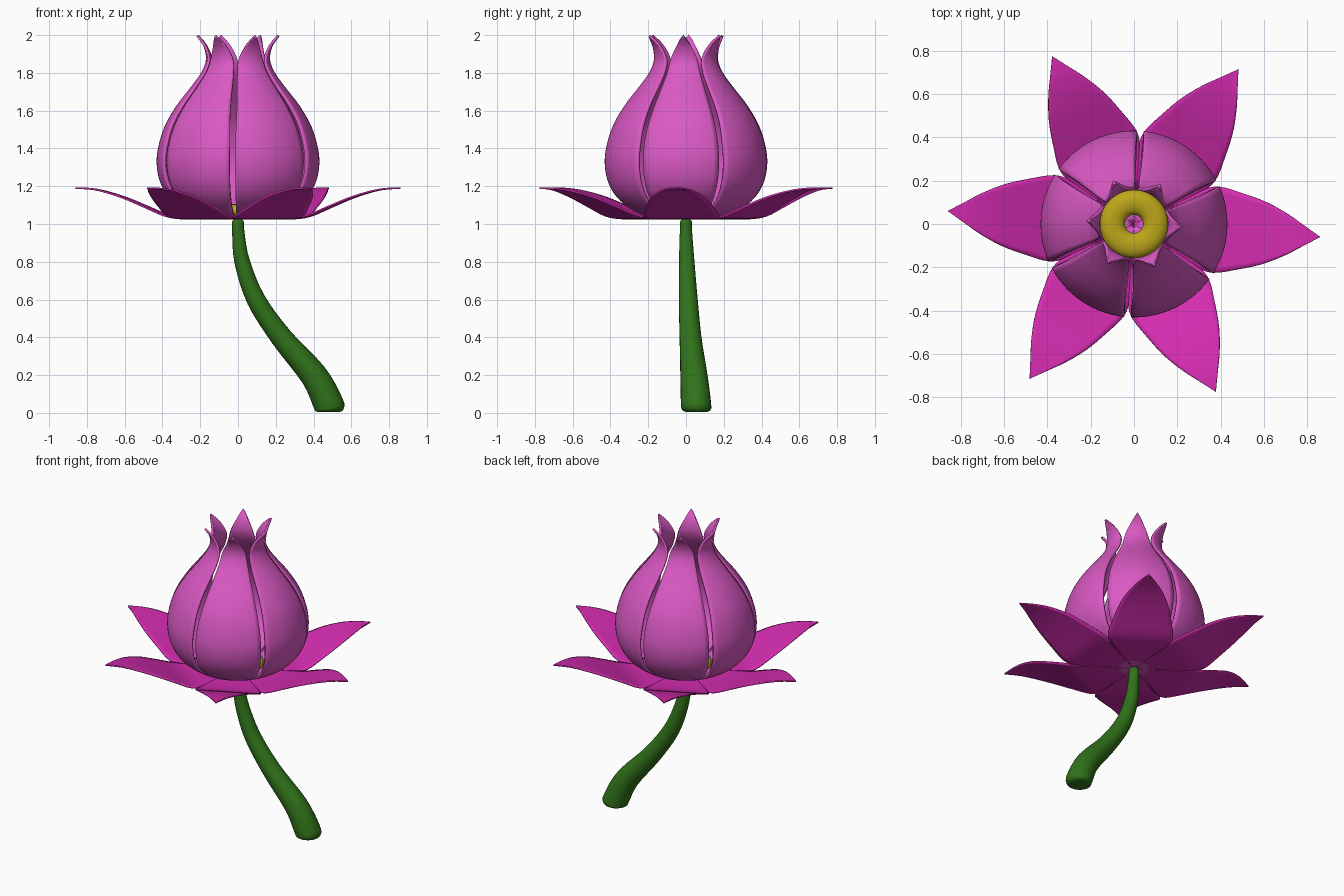
import bpy, bmesh
from math import sin, cos, pi, radians

if "Cube" in bpy.data.objects:
    bpy.data.objects.remove(bpy.data.objects["Cube"])

PETALS = 6
TURN = radians(-4)          # small twist of the whole blossom


def material(name, rgb):
    m = bpy.data.materials.new(name)
    m.diffuse_color = (*rgb, 1)
    m.use_nodes = True
    m.node_tree.nodes["Principled BSDF"].inputs["Base Color"].default_value = m.diffuse_color
    return m


def spline(points, steps):
    """Catmull-Rom sampling of tuples of any dimension."""
    p = [points[0]] + list(points) + [points[-1]]
    out = []
    for i in range(1, len(p) - 2):
        for s in range(steps):
            t = s / steps
            out.append(tuple(
                0.5 * (2 * b + (c - a) * t + (2 * a - 5 * b + 4 * c - d) * t * t
                       + (3 * b - a - 3 * c + d) * t ** 3)
                for a, b, c, d in zip(p[i - 1], p[i], p[i + 1], p[i + 2])))
    return out + [tuple(points[-1])]


def loft(name, rows, closed=False):
    """Skin rows of points into a mesh; closed rows become a capped tube."""
    bm = bmesh.new()
    vs = [[bm.verts.new(co) for co in row] for row in rows]
    n = len(rows[0])
    for a, b in zip(vs, vs[1:]):
        for j in range(n if closed else n - 1):
            k = (j + 1) % n
            bm.faces.new((a[j], a[k], b[k], b[j]))
    if closed:
        bm.faces.new(vs[0])
        bm.faces.new(vs[-1])
    bmesh.ops.remove_doubles(bm, verts=bm.verts, dist=1e-5)
    bmesh.ops.recalc_face_normals(bm, faces=bm.faces)
    for f in bm.faces:
        f.smooth = True
    me = bpy.data.meshes.new(name)
    bm.to_mesh(me)
    bm.free()
    return me


def add(name, mesh, mat, angle=0, thickness=0):
    ob = bpy.data.objects.new(name, mesh)
    bpy.context.collection.objects.link(ob)
    if not mesh.materials:
        mesh.materials.append(mat)
    ob.rotation_euler.z = angle
    if thickness:
        mod = ob.modifiers.new("thickness", 'SOLIDIFY')
        mod.thickness = thickness
        mod.offset = 0
    bpy.ops.object.select_all(action='DESELECT')
    ob.select_set(True)
    bpy.context.view_layer.objects.active = ob
    bpy.ops.object.shade_smooth_by_angle(angle=radians(40))
    return ob


pink = material("inner_pink", (0.70, 0.10, 0.55))
magenta = material("outer_magenta", (0.65, 0.025, 0.43))
yellow = material("pollen_yellow", (0.50, 0.38, 0.01))
green = material("stem_green", (0.03, 0.17, 0.01))
across = [i / 7 - 1 for i in range(15)]

# Inner petals: radius, height, half-angle in degrees
inner_profile = [
    (0.015, 1.03, 28), (0.15, 1.035, 28), (0.27, 1.075, 28), (0.36, 1.145, 28),
    (0.408, 1.23, 28), (0.424, 1.33, 28), (0.41, 1.43, 28), (0.375, 1.53, 27.5),
    (0.315, 1.63, 27), (0.245, 1.72, 27), (0.188, 1.80, 27), (0.163, 1.87, 25),
    (0.175, 1.94, 13), (0.215, 1.998, 0)]
inner = loft("inner_petal", [
    [(r * cos(radians(h) * v), r * sin(radians(h) * v), z) for v in across]
    for r, z, h in spline(inner_profile, 4)])

# Outer petals: distance along the axis, height, half-width
outer_profile = [
    (0.0, 1.028, 0.012), (0.1, 1.028, 0.06), (0.2, 1.028, 0.12), (0.3, 1.03, 0.178),
    (0.38, 1.045, 0.199), (0.49, 1.092, 0.176), (0.6, 1.138, 0.144),
    (0.7, 1.17, 0.098), (0.78, 1.186, 0.05), (0.862, 1.19, 0)]
outer = loft("outer_petal", [
    [(x, w * v, z) for v in across] for x, z, w in spline(outer_profile, 4)])

for i in range(PETALS):
    a = TURN + i * 2 * pi / PETALS
    add(f"inner_petal_{i + 1}", inner, pink, a, 0.014)
    add(f"outer_petal_{i + 1}", outer, magenta, a, 0.009)

# Pollen ring deep inside the bud
ring = [[((0.1 + 0.058 * cos(v)) * cos(u), (0.1 + 0.058 * cos(v)) * sin(u),
          1.07 + 0.035 * sin(v))
         for v in [j * pi / 8 for j in range(16)]]
        for u in [i * pi / 20 for i in range(41)]]
for row in ring:
    row.append(row[0])
add("pollen_ring", loft("pollen_ring", ring), yellow)

# Stem: x, y, z, radius, tilt in degrees
stem_path = [
    (0.485, 0.055, 0.005, 0.055, 0), (0.485, 0.055, 0.015, 0.075, -5),
    (0.478, 0.053, 0.05, 0.080, -18), (0.40, 0.042, 0.2, 0.072, -38),
    (0.23, 0.024, 0.4, 0.058, -38), (0.095, 0.012, 0.6, 0.050, -28),
    (0.022, 0.004, 0.8, 0.041, -13), (0.002, 0, 0.95, 0.033, -3),
    (0, 0, 1.01, 0.031, 0), (0, 0, 1.025, 0.022, 0)]
stem = loft("stem", [
    [(x + r * cos(u) * cos(radians(t)), y + r * sin(u), max(0, z - r * cos(u) * sin(radians(t))))
     for u in [j * pi / 12 for j in range(24)]]
    for x, y, z, r, t in spline(stem_path, 4)], closed=True)
add("stem", stem, green)
